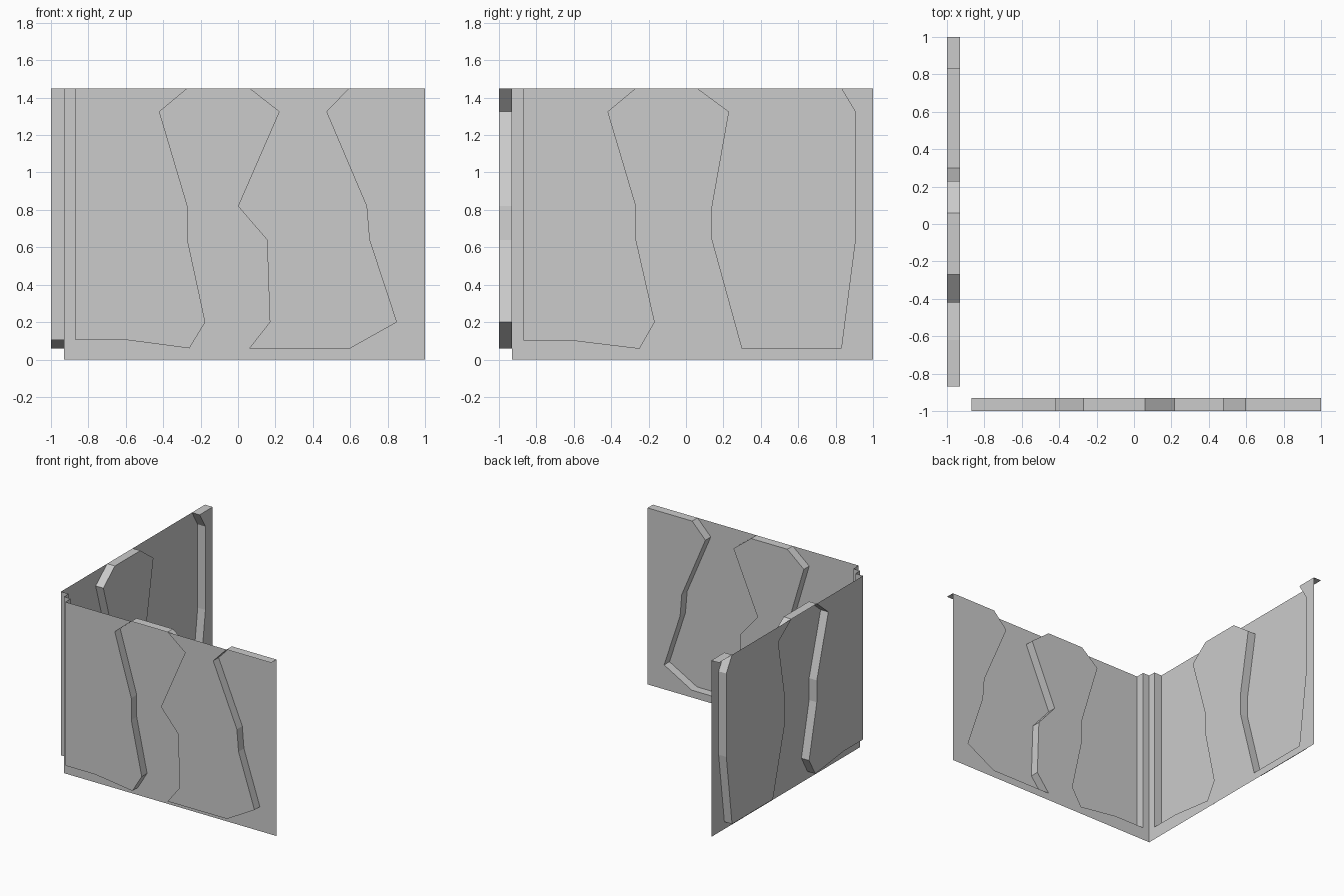
import bpy, bmesh

if "Cube" in bpy.data.objects:
    bpy.data.objects.remove(bpy.data.objects["Cube"])

TOP, INNER, OUTER = 1.45, -0.93, -1.0

# Outlines (along wall, height), each starting and ending at the open top edge
front_panels = [
    [(-0.87, TOP), (-0.87, 0.105), (-0.60, 0.105), (-0.26, 0.06), (-0.175, 0.2),
     (-0.27, 0.64), (-0.27, 0.82), (-0.42, 1.325), (-0.27, TOP)],
    [(0.06, TOP), (0.22, 1.325), (0.0, 0.82), (0.155, 0.64), (0.17, 0.2), (0.06, 0.06),
     (0.60, 0.06), (0.85, 0.2), (0.705, 0.64), (0.69, 0.82), (0.475, 1.325), (0.595, TOP)],
]
side_panels = [
    [(-0.87, TOP), (-0.87, 0.105), (-0.62, 0.105), (-0.25, 0.06), (-0.17, 0.2),
     (-0.27, 0.64), (-0.27, 0.82), (-0.42, 1.325), (-0.27, TOP)],
    [(0.06, TOP), (0.23, 1.325), (0.14, 0.82), (0.14, 0.64), (0.3, 0.06),
     (0.83, 0.06), (0.905, 0.64), (0.905, 1.325), (0.83, TOP)],
]


def front_place(u, depth, z):
    return (u, depth, z)


def side_place(u, depth, z):
    return (depth, u, z)


def make_object(name, polygons, place, flip):
    bm = bmesh.new()
    for poly in polygons:
        verts = [bm.verts.new(place(*p)) for p in poly]
        bm.faces.new(verts[::-1] if flip else verts)
    bmesh.ops.remove_doubles(bm, verts=bm.verts, dist=0.0005)
    mesh = bpy.data.meshes.new(name)
    bm.to_mesh(mesh)
    bm.free()
    bpy.context.collection.objects.link(bpy.data.objects.new(name, mesh))


def build_side(name, panels, place, flip):
    # Flat sheet that follows the outlines of the raised panels
    first, second = panels
    outline = [(INNER, 0), (1, 0), (1, TOP)] + second[::-1] + first[::-1] + [(INNER, TOP)]
    sheet = [[(u, INNER, z) for u, z in outline]]
    # Thin top ledges between and beside the panels
    for a, b in ((first[-1][0], second[0][0]), (second[-1][0], 1)):
        sheet.append([(a, OUTER, TOP), (b, OUTER, TOP), (b, INNER, TOP), (a, INNER, TOP)])
    make_object(name + "_wall", sheet, place, flip)

    # Raised panels, hollow behind and open on top
    for i, path in enumerate(panels, 1):
        polys = [[(u, OUTER, z) for u, z in path]]
        for (u1, z1), (u2, z2) in zip(path, path[1:]):
            polys.append([(u1, INNER, z1), (u2, INNER, z2), (u2, OUTER, z2), (u1, OUTER, z1)])
        make_object(f"{name}_raised_panel_{i}", polys, place, flip)


build_side("front", front_panels, front_place, False)
build_side("left", side_panels, side_place, True)
